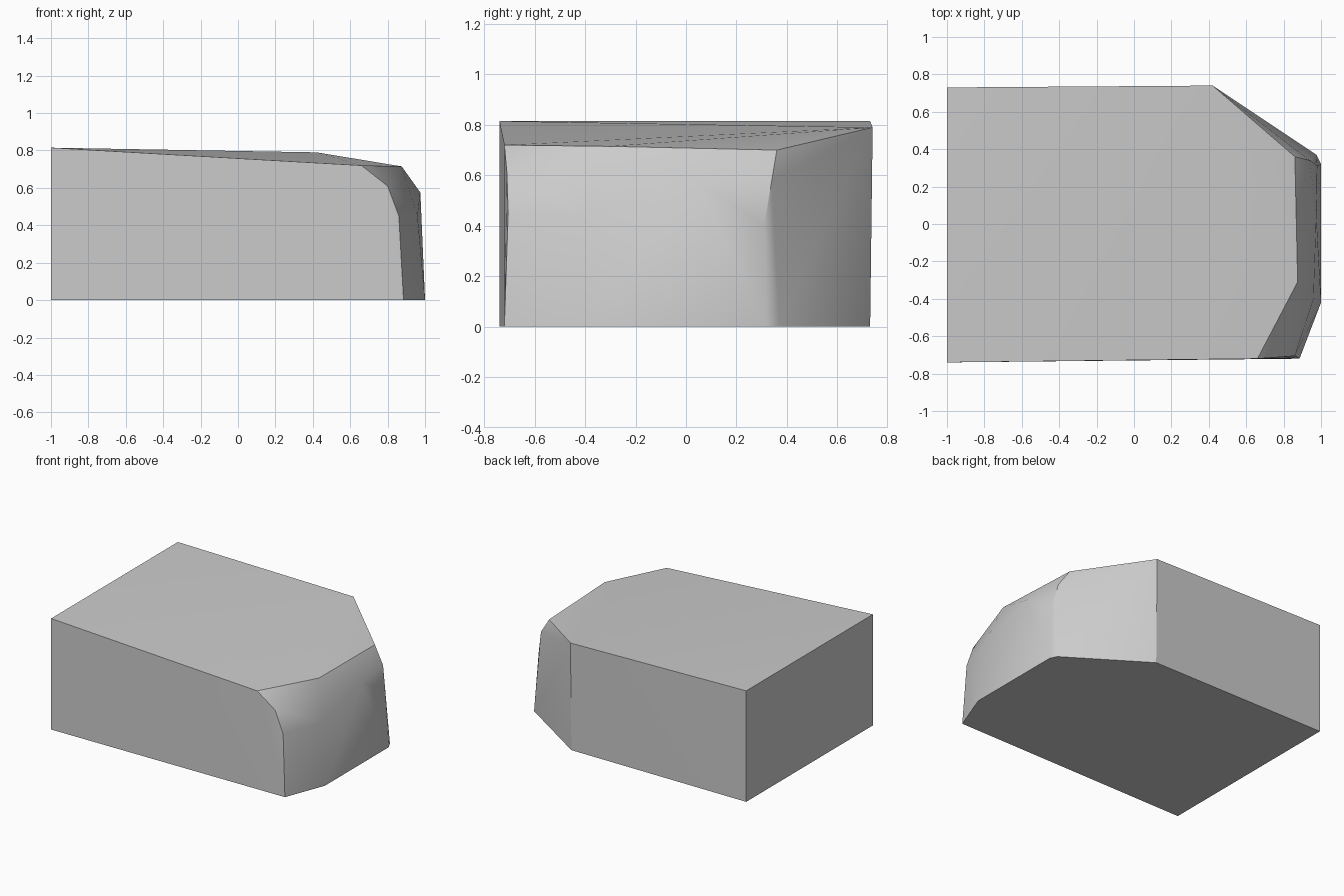
import bpy
import bmesh
import math

cube = bpy.data.objects.get("Cube")
if cube:
    bpy.data.objects.remove(cube, do_unlink=True)

# Single plain grey
grey = bpy.data.materials.new("plain_grey")
grey.use_nodes = True
colour = (0.6, 0.6, 0.6, 1)
grey.diffuse_color = colour
grey.node_tree.nodes["Principled BSDF"].inputs["Base Color"].default_value = colour

# Footprint: square end at -x, chamfered corners at +x
base = [(-1, -0.74, 0), (0.885, -0.72, 0), (1, -0.42, 0),
        (1, 0.32, 0), (0.975, 0.37, 0), (0.42, 0.73, 0), (-1, 0.73, 0)]

# Gently sloping top
top = [(-1, -0.74, 0.815), (0.66, -0.72, 0.72), (0.875, -0.31, 0.715),
       (0.86, 0.36, 0.70), (0.42, 0.74, 0.79), (-1, 0.73, 0.815)]

# Rounded shoulder of the +x end
shoulder = [(0.80, -0.71, 0.61), (0.86, -0.705, 0.45),
            (0.96, -0.40, 0.45), (0.975, 0.05, 0.575),
            (0.94, 0.34, 0.58), (0.98, 0.31, 0.40)]

# Wrap the corners in one convex skin
bm = bmesh.new()
for p in base + top + shoulder:
    bm.verts.new(p)
bmesh.ops.convex_hull(bm, input=bm.verts[:])
bmesh.ops.delete(bm, geom=[v for v in bm.verts if not v.link_faces], context='VERTS')
bmesh.ops.dissolve_limit(bm, angle_limit=math.radians(0.5),
                         verts=bm.verts[:], edges=bm.edges[:])
bmesh.ops.recalc_face_normals(bm, faces=bm.faces[:])

mesh = bpy.data.meshes.new("rounded_block")
bm.to_mesh(mesh)
bm.free()
mesh.materials.append(grey)
block = bpy.data.objects.new("rounded_block", mesh)
bpy.context.collection.objects.link(block)

# Soft shoulder, crisp block edges
bpy.ops.object.select_all(action='DESELECT')
block.select_set(True)
bpy.context.view_layer.objects.active = block
bpy.ops.object.shade_smooth_by_angle(angle=math.radians(30))
